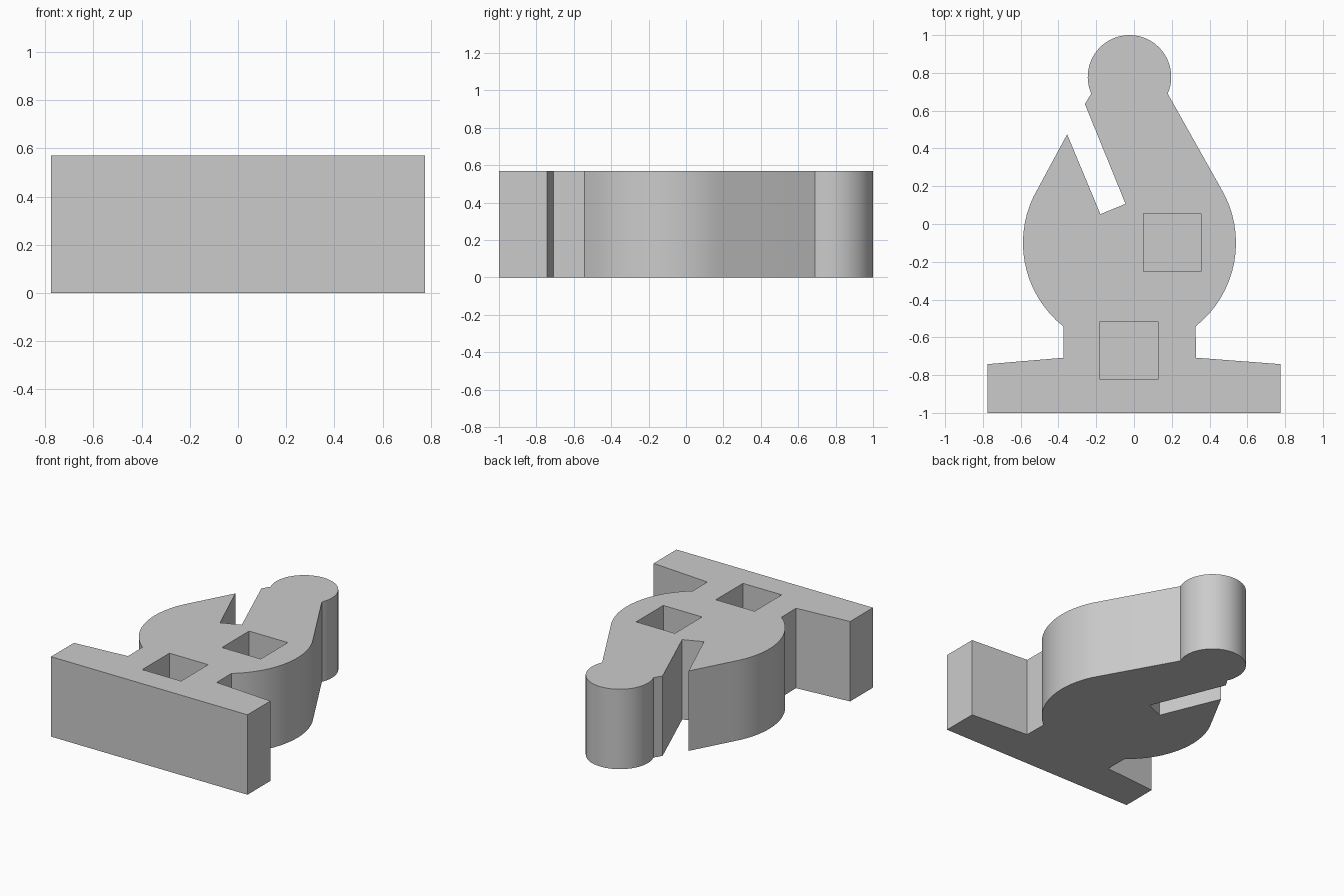
import bpy
import bmesh
from math import cos, sin, radians

cube = bpy.data.objects.get("Cube")
if cube:
    bpy.data.objects.remove(cube, do_unlink=True)

HEIGHT = 0.57
AXIS = -0.024          # centre line of the figure
POCKET_DEPTH = 0.31

grey = bpy.data.materials.new("plain_grey")
grey.use_nodes = True
colour = (0.6, 0.6, 0.6, 1)
grey.diffuse_color = colour
grey.node_tree.nodes["Principled BSDF"].inputs["Base Color"].default_value = colour


def arc(cy, r, start, end, steps):
    """Points on a circle about the centre line, angles in degrees."""
    angles = [radians(start + (end - start) * i / steps) for i in range(steps + 1)]
    return [(AXIS + r * cos(a), cy + r * sin(a)) for a in angles]


def prism(name, outline, z0, z1):
    """Extrude a flat outline from z0 to z1."""
    bm = bmesh.new()
    face = bm.faces.new([bm.verts.new((x, y, z0)) for x, y in outline])
    moved = bmesh.ops.extrude_face_region(bm, geom=[face])["geom"]
    verts = [v for v in moved if isinstance(v, bmesh.types.BMVert)]
    bmesh.ops.translate(bm, verts=verts, vec=(0, 0, z1 - z0))
    bmesh.ops.recalc_face_normals(bm, faces=bm.faces[:])
    mesh = bpy.data.meshes.new(name)
    bm.to_mesh(mesh)
    bm.free()
    mesh.materials.append(grey)
    obj = bpy.data.objects.new(name, mesh)
    bpy.context.collection.objects.link(obj)
    return obj


# Outline: base, neck, round body, ball head, slanted notch
base_right = [(0.775, -1), (0.775, -0.742), (0.328, -0.708)]
base_left = [(-0.372, -0.708), (-0.775, -0.742), (-0.775, -1)]
body_right = arc(-0.1, 0.564, -51.6, 31, 16)
head = arc(0.779, 0.221, -23.7, 203.7, 40)
notch = [(-0.26, 0.635), (-0.045, 0.107), (-0.178, 0.052), (-0.354, 0.475)]
body_left = arc(-0.1, 0.564, 149, 231.6, 16)
figure = prism("chess_piece_body",
               base_right + body_right + head + notch + body_left + base_left,
               0, HEIGHT)

# Blind square pockets in the top face
for name, x, y in (("body_pocket_cutter", 0.202, -0.098),
                   ("neck_pocket_cutter", -0.026, -0.67)):
    h = 0.153
    square = [(x - h, y - h), (x + h, y - h), (x + h, y + h), (x - h, y + h)]
    cutter = prism(name, square, HEIGHT - POCKET_DEPTH, HEIGHT + 0.1)
    cutter.hide_render = True
    cutter.hide_set(True)
    cut = figure.modifiers.new(name, "BOOLEAN")
    cut.operation = "DIFFERENCE"
    cut.solver = "EXACT"
    cut.object = cutter

# Smooth curved walls, sharp rims and corners
bpy.ops.object.select_all(action="DESELECT")
bpy.context.view_layer.objects.active = figure
figure.select_set(True)
for mod in list(figure.modifiers):
    bpy.ops.object.modifier_apply(modifier=mod.name)
for obj in [o for o in bpy.data.objects if o.name.endswith("_pocket_cutter")]:
    bpy.data.objects.remove(obj, do_unlink=True)
bpy.ops.object.shade_smooth_by_angle(angle=radians(25))
